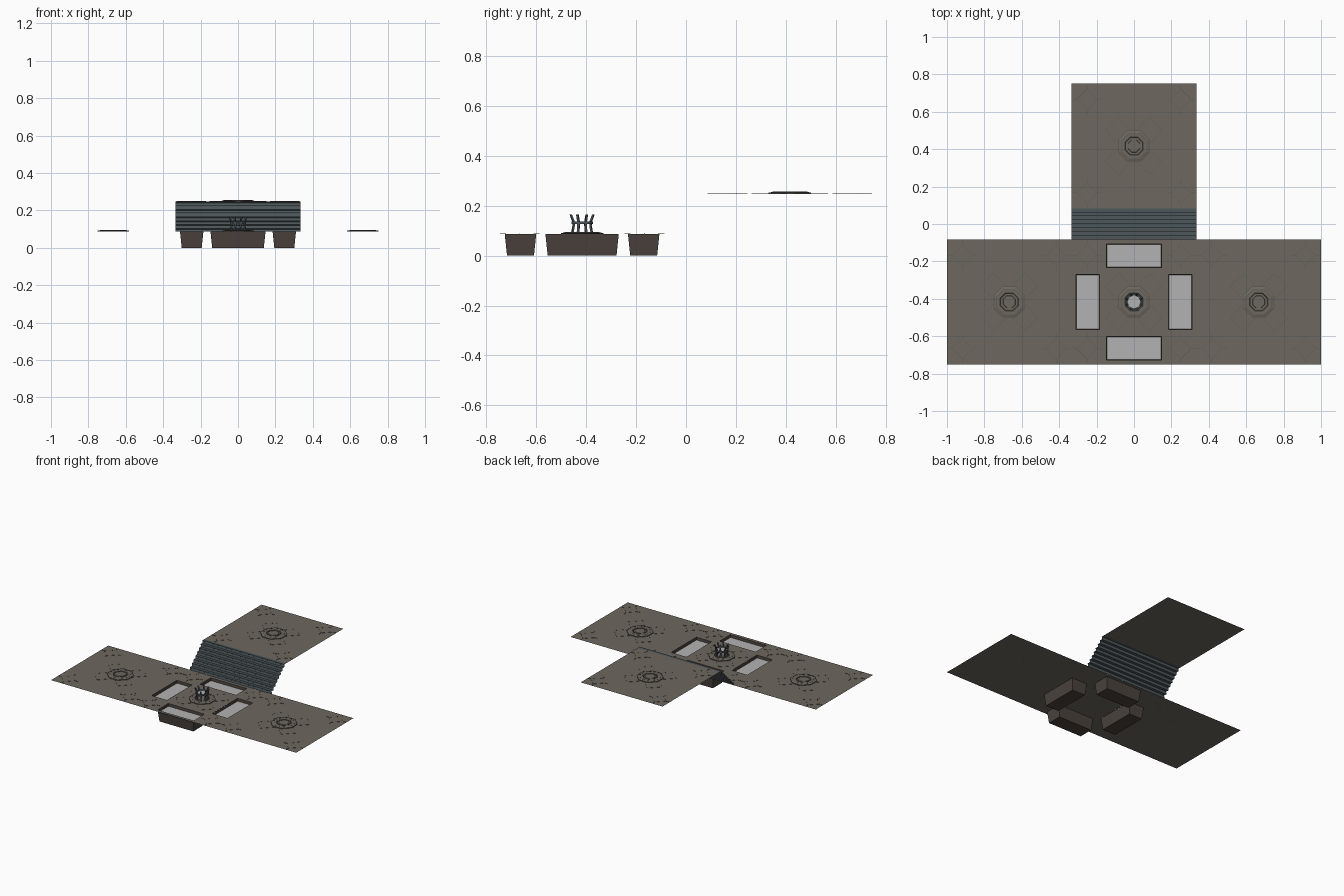
import bpy, bmesh, math
from mathutils import Matrix, Vector

if "Cube" in bpy.data.objects:
    bpy.data.objects.remove(bpy.data.objects["Cube"])

LOW, HIGH, T = 0.086, 0.248, 1 / 3   # lower floor, upper floor, half tile


def mat(name, c):
    m = bpy.data.materials.new(name)
    m.diffuse_color = (*c, 1)
    m.use_nodes = True
    m.node_tree.nodes["Principled BSDF"].inputs["Base Color"].default_value = m.diffuse_color
    return m


STONE = mat("stone", (0.155, 0.138, 0.116))
TRIM = mat("trim", (0.115, 0.103, 0.088))
STEEL = mat("blue_steel", (0.075, 0.095, 0.105))
EARTH = mat("pit_wall", (0.07, 0.055, 0.048))
WATER = mat("pale_water", (0.45, 0.45, 0.45))


def finish(name, bm, m, loc=(0, 0, 0)):
    bmesh.ops.remove_doubles(bm, verts=bm.verts, dist=1e-5)
    me = bpy.data.meshes.new(name)
    bm.to_mesh(me)
    bm.free()
    me.materials.append(m)
    ob = bpy.data.objects.new(name, me)
    ob.location = loc
    bpy.context.collection.objects.link(ob)
    return ob


def face(bm, pts):
    return bm.faces.new([bm.verts.new(p) for p in pts])


def rect(bm, x0, x1, y0, y1, z):
    face(bm, [(x0, y0, z), (x1, y0, z), (x1, y1, z), (x0, y1, z)])


def lathe(bm, profile, n=8, cap=True):
    rings = [[Vector((r * math.cos((i + .5) * math.tau / n),
                      r * math.sin((i + .5) * math.tau / n), z)) for i in range(n)]
             for r, z in profile]
    for a, b in zip(rings, rings[1:]):
        for i in range(n):
            j = (i + 1) % n
            face(bm, [a[i], a[j], b[j], b[i]])
    if cap:
        face(bm, rings[-1])


def bar(bm, x, y, ang, length, width, h):
    # thin raised strip on the floor
    m = Matrix.LocRotScale((x, y, h / 2), Matrix.Rotation(ang, 3, 'Z'), (length, width, h))
    bmesh.ops.create_cube(bm, size=1, matrix=m)


# pit openings, relative to the centre of the middle tile
pits = [(-.147, .147, -.31, -.184), (-.147, .147, .184, .31),
        (-.31, -.185, -.147, .147), (.185, .31, -.147, .147)]

# floor tiles, the middle one with openings
centers = {"left": (-2 * T, -.4167, LOW), "middle": (0, -.4167, LOW),
           "right": (2 * T, -.4167, LOW), "upper": (0, .4167, HIGH)}
cuts = [-T, -.31, -.1845, -.147, .147, .1845, .31, T]
for key, loc in centers.items():
    bm = bmesh.new()
    if key == "middle":
        for x0, x1 in zip(cuts, cuts[1:]):
            for y0, y1 in zip(cuts, cuts[1:]):
                cx, cy = (x0 + x1) / 2, (y0 + y1) / 2
                if not any(a < cx < b and c < cy < d for a, b, c, d in pits):
                    rect(bm, x0, x1, y0, y1, 0)
    else:
        rect(bm, -T, T, -T, T, 0)
    finish(key + "_floor", bm, STONE, loc)

    # diamond inlays: four in the corners, four around the centre
    panels, lines = bmesh.new(), bmesh.new()
    for off, r, tick in ((.25, .055, .025), (.083, .07, .012)):
        for sx in (-1, 1):
            for sy in (-1, 1):
                x, y = sx * off, sy * off
                face(panels, [(x + r, y, .001), (x, y + r, .001),
                              (x - r, y, .001), (x, y - r, .001)])
                for k in range(4):
                    a = k * math.pi / 2
                    b = a + math.pi / 4
                    d = r / math.sqrt(2)
                    bar(lines, x + d * math.cos(b), y + d * math.sin(b),
                        b + math.pi / 2, 2 * d, .002, .0015)
                    if off > .1:
                        e = r + tick / 2
                        bar(lines, x + e * math.cos(a), y + e * math.sin(a), a, tick, .003, .002)
    finish(key + "_diamond_panels", panels, STONE, loc)
    finish(key + "_diamond_seams", lines, TRIM, loc)

    # stepped octagonal boss
    bm = bmesh.new()
    lathe(bm, [(.09, 0), (.087, .005), (.076, .008), (.053, .008), (.048, .004),
               (.036, .004), (.034, .006)])
    finish(key + "_octagon_boss", bm, STONE, loc)
    bm = bmesh.new()
    for r0, r1, z in ((.087, .092, .0058), (.072, .076, .0086), (.045, .05, .0086)):
        lathe(bm, [(r0, 0.002), (r0, z), (r1, z), (r1, 0)], cap=False)
    finish(key + "_octagon_seams", bm, TRIM, loc)

# tapered pits with a water surface
walls, water = bmesh.new(), bmesh.new()
for x0, x1, y0, y1 in pits:
    i = .009
    top = [Vector(p) for p in ((x0, y0, LOW), (x1, y0, LOW), (x1, y1, LOW), (x0, y1, LOW))]
    bot = [Vector(p) for p in ((x0 + i, y0 + i, 0), (x1 - i, y0 + i, 0),
                               (x1 - i, y1 - i, 0), (x0 + i, y1 - i, 0))]
    for k in range(4):
        j = (k + 1) % 4
        face(walls, [bot[k], bot[j], top[j], top[k]])
    face(walls, bot[::-1])
    w = .0022
    rect(water, x0 + w, x1 - w, y0 + w, y1 - w, .066)
finish("pits", walls, EARTH, (0, -.4167, 0))
finish("pit_water", water, WATER, (0, -.4167, 0))

# staircase: open zigzag sheet of eight steps with small nosings
bm = bmesh.new()
n, y0, run, rise = 8, -.0833, .1667 / 8, (HIGH - LOW) / 8
path = [(y0, LOW)]
for k in range(n):
    y, z = y0 + k * run, LOW + (k + 1) * rise
    path += [(y + .003, z - .008), (y, z - .006), (y, z), (y + run, z)]
for (ya, za), (yb, zb) in zip(path, path[1:]):
    face(bm, [(-T, ya, za), (T, ya, za), (T, yb, zb), (-T, yb, zb)])
finish("stairs", bm, STEEL)

# basin: ring held by eight prongs that flare outward at the top
c = (0, -.4167, LOW + .006)
bm = bmesh.new()
lathe(bm, [(.034, .036), (.034, .046), (.044, .046), (.044, .036), (.034, .036)], 16, False)
finish("basin_ring", bm, STEEL, c)
bm = bmesh.new()
lathe(bm, [(.018, .034), (.035, .042)], 16)
finish("basin_water", bm, WATER, c)
bm = bmesh.new()
prof = [(.046, 0), (.04, .03), (.042, .046), (.053, .074), (.045, .072),
        (.034, .046), (.033, .03), (.038, 0)]
for k in range(8):
    R = Matrix.Rotation((k + .5) * math.tau / 8, 3, 'Z')
    a = [R @ Vector((r, -.0045, z)) for r, z in prof]
    b = [R @ Vector((r, .0045, z)) for r, z in prof]
    for p in range(4):     # matching inner and outer points make quads
        if p < 3:
            q = 7 - p
            face(bm, [a[p], a[p + 1], a[q - 1], a[q]])
            face(bm, [b[q], b[q - 1], b[p + 1], b[p]])
    for p in range(8):
        q = (p + 1) % 8
        face(bm, [a[q], a[p], b[p], b[q]])
finish("basin_prongs", bm, STEEL, c)
